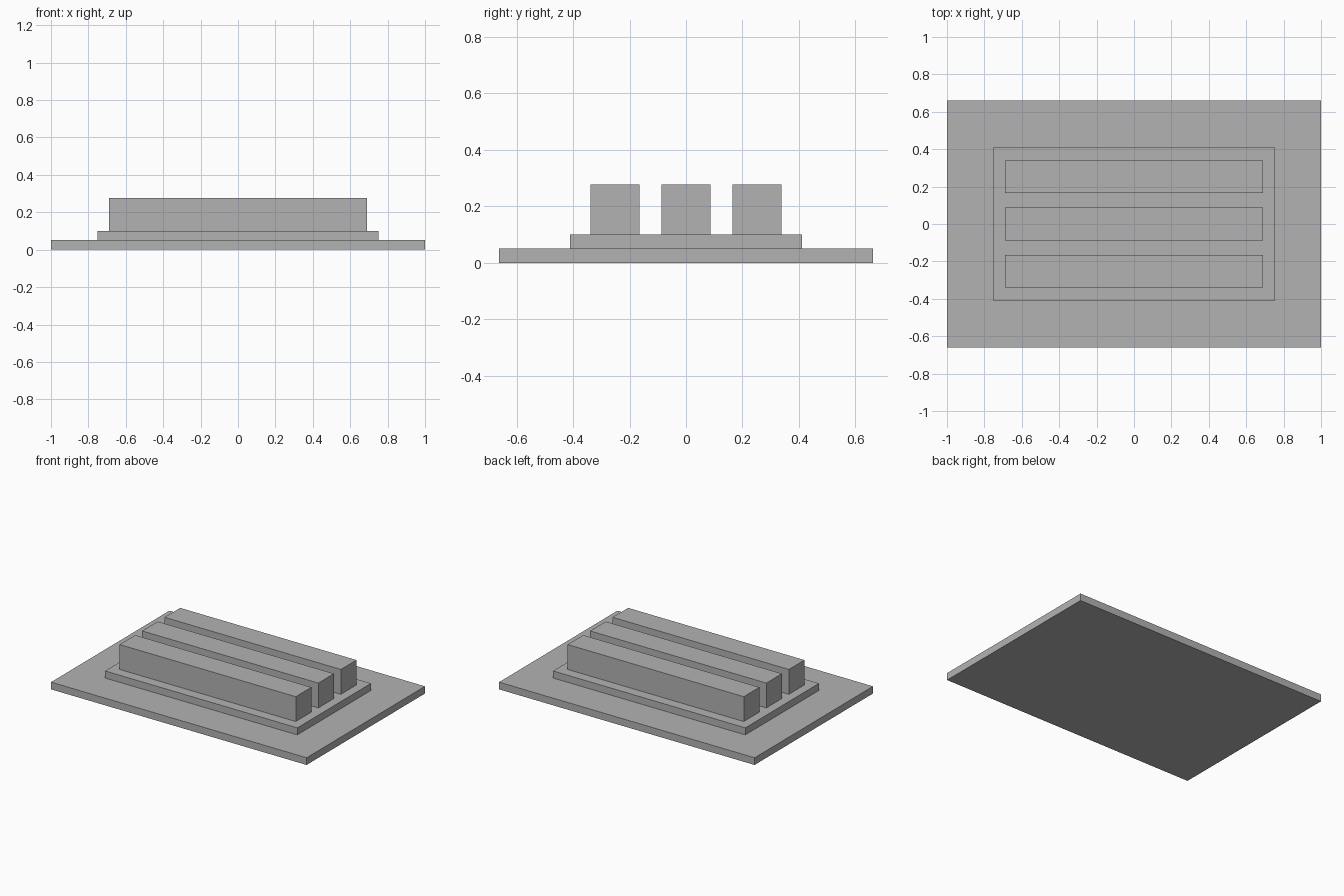
import bpy

cube = bpy.data.objects.get("Cube")
if cube:
    bpy.data.objects.remove(cube, do_unlink=True)

# Single flat grey
grey = bpy.data.materials.new("plain grey")
grey.use_nodes = True
colour = (0.45, 0.45, 0.45, 1)
grey.diffuse_color = colour
for node in grey.node_tree.nodes:
    if node.type == 'BSDF_PRINCIPLED':
        node.inputs["Base Color"].default_value = colour


def slab(name, width, depth, bottom, top, y=0):
    """Box given by its footprint and its bottom and top heights."""
    bpy.ops.mesh.primitive_cube_add(size=1, location=(0, y, (bottom + top) / 2))
    obj = bpy.context.object
    obj.name = obj.data.name = name
    for v in obj.data.vertices:
        v.co.x *= width
        v.co.y *= depth
        v.co.z *= top - bottom
    obj.data.materials.append(grey)
    return obj


BASE_TOP, STEP_TOP, BAR_TOP = 0.051, 0.101, 0.277

# Stepped foundation
slab("base_plate", 2, 1.323, 0, BASE_TOP)
slab("raised_step", 1.505, 0.823, BASE_TOP, STEP_TOP)

# Three parallel long blocks
for name, row in (("front_bar", -1), ("middle_bar", 0), ("back_bar", 1)):
    slab(name, 1.379, 0.174, STEP_TOP, BAR_TOP, row * 0.252)
